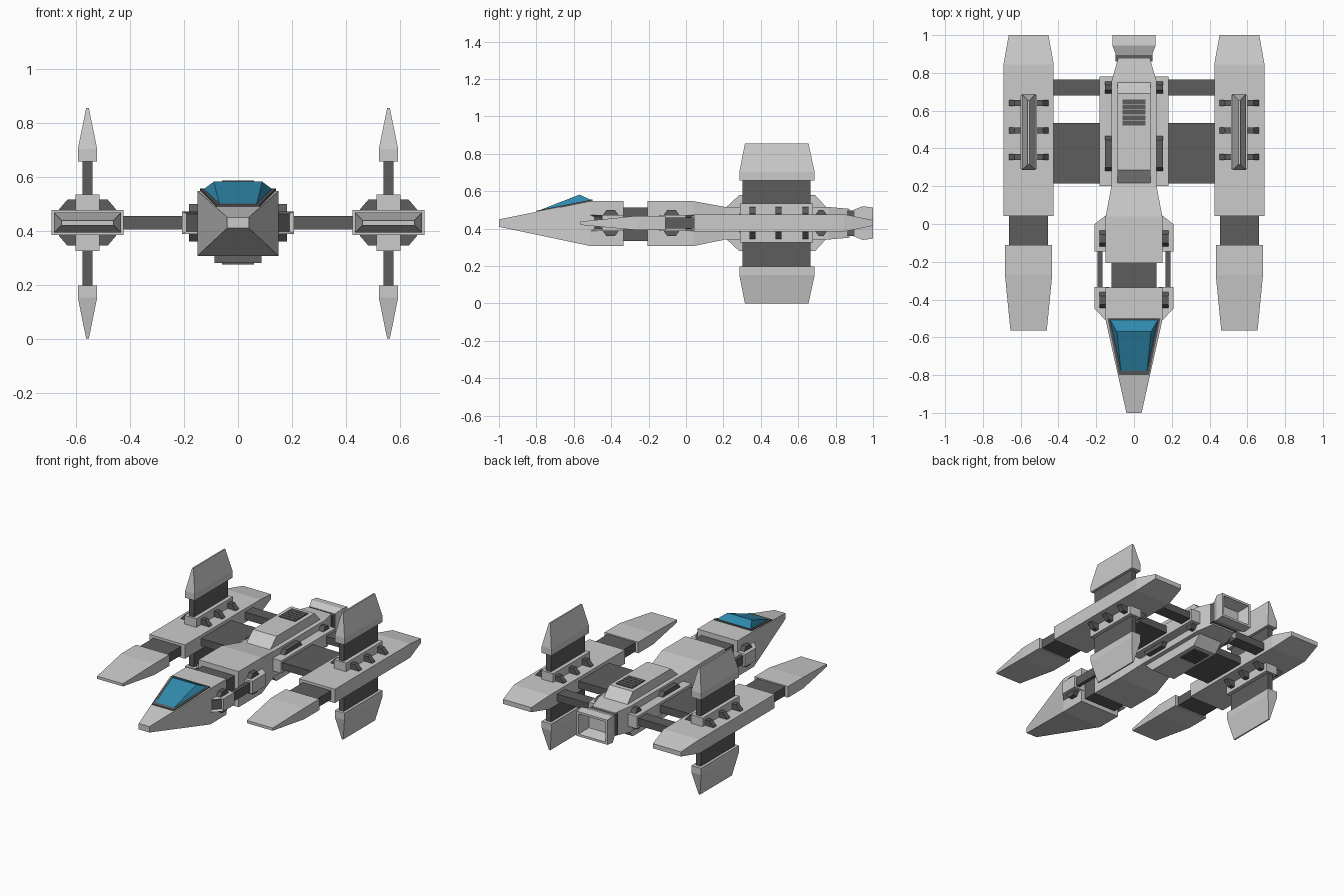
import bpy, bmesh
from mathutils import Vector

if "Cube" in bpy.data.objects:
    bpy.data.objects.remove(bpy.data.objects["Cube"])

def material(name, color):
    m = bpy.data.materials.new(name)
    m.diffuse_color = color
    m.use_nodes = True
    m.node_tree.nodes["Principled BSDF"].inputs["Base Color"].default_value = m.diffuse_color
    return m

DARK = material("dark_metal", (0.11, 0.11, 0.11, 1))
GLASS = material("blue_glass", (0.03, 0.25, 0.42, 1))
ZC = 0.43  # height of the centre line

def finish(name, bm, mat=None):
    bmesh.ops.recalc_face_normals(bm, faces=bm.faces)
    me = bpy.data.meshes.new(name)
    bm.to_mesh(me)
    bm.free()
    ob = bpy.data.objects.new(name, me)
    bpy.context.collection.objects.link(ob)
    if mat:
        me.materials.append(mat)
    return ob

def skin(bm, rings):
    """Join equal rings of points with quads and cap both ends."""
    vs = [[bm.verts.new(p) for p in r] for r in rings]
    n = len(vs[0])
    for a, b in zip(vs, vs[1:]):
        for i in range(n):
            bm.faces.new((a[i], a[(i + 1) % n], b[(i + 1) % n], b[i]))
    bm.faces.new(vs[0])
    bm.faces.new(vs[-1])

def loft(name, secs, mat=None, x=0):
    """Rectangular sections (y, half width, z low, z high) along y."""
    bm = bmesh.new()
    skin(bm, [[(x - w, y, a), (x + w, y, a), (x + w, y, b), (x - w, y, b)] for y, w, a, b in secs])
    return finish(name, bm, mat)

def loft_z(name, secs, mat=None, x=0):
    """Rectangular sections (z, half width, y low, y high) along z."""
    bm = bmesh.new()
    skin(bm, [[(x - w, a, z), (x + w, a, z), (x + w, b, z), (x - w, b, z)] for z, w, a, b in secs])
    return finish(name, bm, mat)

def box(name, x0, x1, y0, y1, z0, z1, mat=None):
    return loft(name, [(y0, abs(x1 - x0) / 2, z0, z1), (y1, abs(x1 - x0) / 2, z0, z1)], mat, (x0 + x1) / 2)

def hull(name, pts, mat=None):
    bm = bmesh.new()
    for p in pts:
        bm.verts.new(p)
    bmesh.ops.convex_hull(bm, input=bm.verts)
    bmesh.ops.dissolve_limit(bm, angle_limit=0.01, verts=bm.verts, edges=bm.edges)
    return finish(name, bm, mat)

# Nose, neck, main body
loft("nose", [(-1, .04, .41, .45), (-.51, .15, .307, .547), (-.335, .15, .307, .547)])
box("neck", -.12, .12, -.36, -.18, .335, .512, DARK)
loft("main_body", [(-.207, .15, .307, .547), (.04, .15, .307, .547), (.21, .118, .342, .516),
                   (.76, .118, .342, .516), (.875, .085, .352, .506)])

# Canopy frame follows the nose slope, glass sits on it
frame = []
for s in (-1, 1):
    for dz in (-.03, .007):
        frame += [(s * .14, -.5, .549 + dz), (s * .08, -.8, .489 + dz)]
hull("canopy_frame", frame, DARK)
glass = []
for s in (-1, 1):
    glass += [(s * .128, -.505, .553), (s * .09, -.57, .582), (s * .068, -.787, .497),
              (s * .128, -.505, .535), (s * .068, -.787, .485)]
hull("canopy_glass", glass, GLASS)

# Humps with vent slats, above and below
for s, side in ((1, "top"), (-1, "bottom")):
    hull(side + "_hump", [(x, y, ZC + s * z) for x in (-.088, .088)
                          for y, z in ((.215, .07), (.215, .085), (.285, .15), (.69, .15), (.75, .085), (.75, .07))])
    for i in range(5):
        y = .535 + i * .028
        z = ZC + s * .15
        box(side + "_vent_slat", -.06, .06, y - .0125, y + .0125, z - .006, z + .006, DARK)

# Hollow tail nozzle
loft("nozzle_collar", [(.86, .097, .362, .498), (.905, .097, .362, .498)], DARK)
loft("nozzle", [(.895, .095, .36, .50), (.945, .115, .34, .52), (1, .115, .347, .513),
                (1, .1, .362, .498), (.92, .08, .38, .48)])

def clip(name, s, x0, x1, y0, y1):
    """Dark hexagonal block poking out above and below a side rail."""
    c = .025
    prof = ((y0, .395), (y0 + c, .36), (y1 - c, .36), (y1, .395),
            (y1, .465), (y1 - c, .50), (y0 + c, .50), (y0, .465))
    hull(name, [(s * x, y, z) for x in (x0, x1) for y, z in prof], DARK)

def pod(name, s, prof):
    """Side housing with a recessed slanted end."""
    bm = bmesh.new()
    skin(bm, [[(s * x, y, z) for x, y in prof] for z in (.388, .472)])
    bmesh.ops.recalc_face_normals(bm, faces=bm.faces)
    bm.faces.ensure_lookup_table()
    slant = [f for f in bm.faces if abs(f.normal.x) > .2 and abs(f.normal.y) > .2]
    bmesh.ops.inset_individual(bm, faces=slant, thickness=.014)
    for f in slant:
        f.material_index = 1
        bmesh.ops.translate(bm, verts=f.verts, vec=f.normal * -.015)
    ob = finish(name, bm)
    ob.data.materials.append(None)
    ob.data.materials.append(DARK)

for s, side in ((-1, "left_"), (1, "right_")):
    # Side housings, rods and rails along the body
    pod(side + "front_housing", s, [(.13, -.51), (.15, -.51), (.208, -.45), (.208, -.333), (.13, -.333)])
    pod(side + "middle_housing", s, [(.13, -.145), (.208, -.145), (.208, 0), (.15, .045), (.13, .045)])
    box(side + "link_rod", s * .168, s * .192, -.35, -.13, .40, .46, DARK)
    box(side + "body_rail", s * .1, s * .182, .2, .78, .388, .472)
    clip(side + "front_clip", s, .13, .182, -.45, -.355)
    clip(side + "middle_clip", s, .13, .182, -.125, -.03)
    clip(side + "wing_clip", s, .1, .153, .275, .47)
    clip(side + "tail_clip", s, .1, .153, .685, .76)

    # Wing panel and rear strut
    box(side + "wing_panel", s * .17, s * .45, .215, .535, .405, .455, DARK)
    box(side + "rear_strut", s * .17, s * .45, .68, .765, .405, .455, DARK)

    # Nacelle: main hull, neck, front section
    X = s * .558
    loft(side + "nacelle", [(.043, .133, .384, .477), (.845, .133, .384, .477), (1, .105, .415, .446)], None, X)
    box(side + "nacelle_neck", X - .104, X + .104, -.13, .06, .40, .46, DARK)
    loft(side + "nacelle_front", [(-.565, .096, .42, .438), (-.27, .125, .393, .468),
                                  (-.11, .125, .393, .468)], None, X)

    # Vertical fins with base, stem, tip and clamps
    box(side + "fin_base", X - .044, X + .044, .29, .68, .325, .535)
    box(side + "fin_stem", X - .018, X + .018, .303, .665, .18, .68, DARK)
    for v, end in ((1, "upper_"), (-1, "lower_")):
        zc = .4275
        loft_z(side + end + "fin_tip", [(zc + v * .23, .036, .285, .688), (zc + v * .275, .036, .285, .688),
                                        (zc + v * .4275, .005, .315, .655)], None, X)
    for y in (.355, .495, .64):
        hull(side + "fin_clamp", [(X + a, y + b, z) for b in (-.016, .016) for a, z in
                                  ((-.105, .38), (-.075, .345), (.075, .345), (.105, .38),
                                   (.105, .48), (.075, .515), (-.075, .515), (-.105, .48))], DARK)
